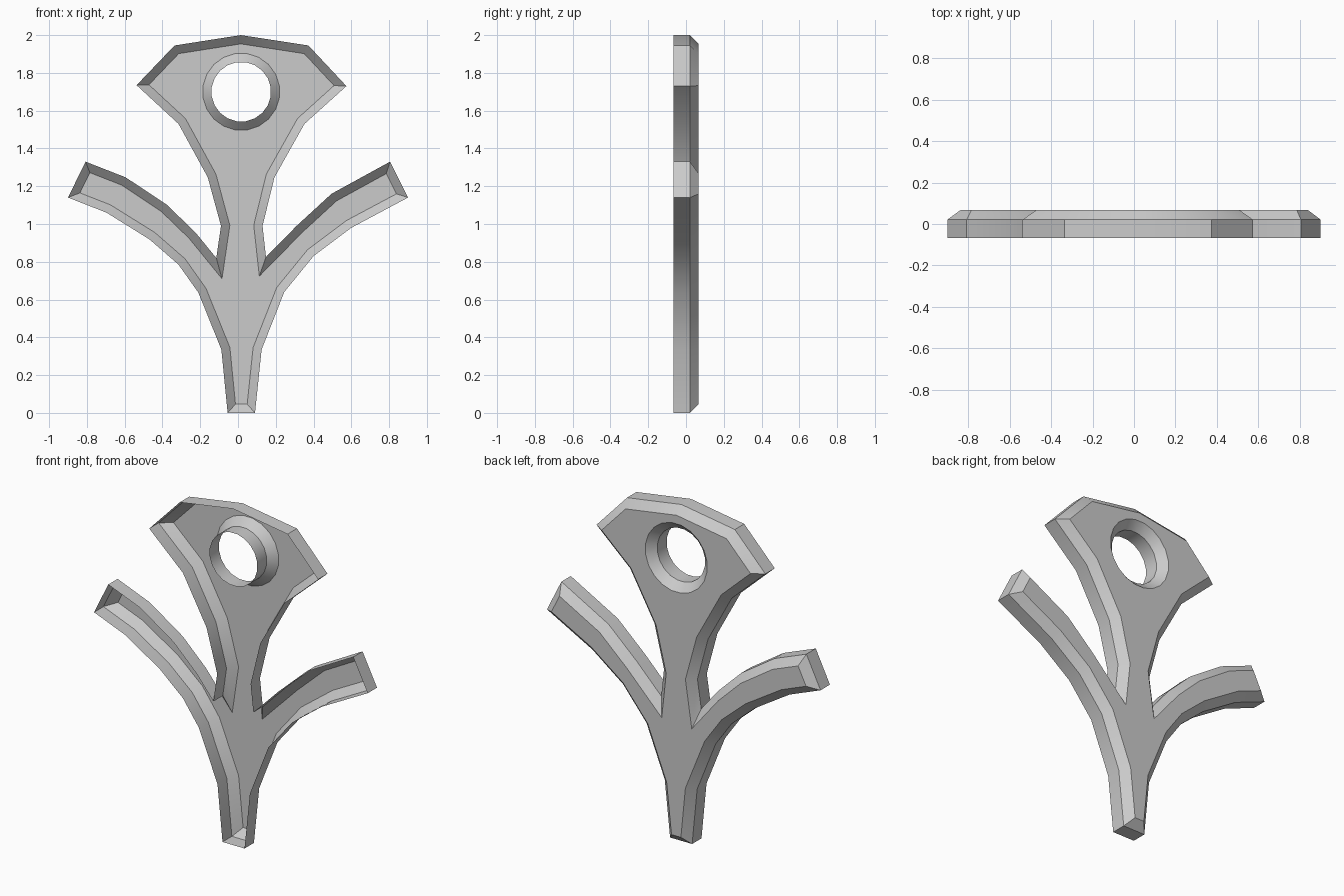
import bpy, bmesh, math
from mathutils import Vector

if "Cube" in bpy.data.objects:
    bpy.data.objects.remove(bpy.data.objects["Cube"])

FRONT, SHOULDER, BACK, INSET = -0.067, 0.021, 0.067, 0.046

# Outline seen from the front, counter-clockwise (x, z)
stalk_and_right_leaf = [(-0.055, 0), (0.09, 0), (0.125, 0.335), (0.245, 0.64), (0.40, 0.83),
                        (0.60, 0.98), (0.90, 1.14), (0.805, 1.33), (0.495, 1.16),
                        (0.31, 0.99), (0.148, 0.825)]
flower_head = [(0.13, 0.99), (0.193, 1.247), (0.352, 1.53), (0.574, 1.73), (0.373, 1.945),
               (0.015, 2.0), (-0.336, 1.945), (-0.537, 1.735), (-0.315, 1.53),
               (-0.16, 1.247), (-0.09, 0.99)]
left_leaf = [(-0.115, 0.82), (-0.225, 0.955), (-0.378, 1.103), (-0.595, 1.247), (-0.807, 1.33),
             (-0.90, 1.14), (-0.696, 1.06), (-0.468, 0.918), (-0.315, 0.785),
             (-0.21, 0.637), (-0.088, 0.335)]
outline = stalk_and_right_leaf + flower_head + left_leaf

# Round hole, clockwise so that its bevel flares outwards
N = 20
hole = [(0.017 + 0.158 * math.cos(-math.tau * (i + .5) / N),
         1.70 + 0.158 * math.sin(-math.tau * (i + .5) / N)) for i in range(N)]


def offset_left(points, d):
    """Mitred parallel offset of a closed loop, into the material."""
    pts = [Vector(p) for p in points]
    result = []
    for i, p in enumerate(pts):
        a = (p - pts[i - 1]).normalized()
        b = (pts[(i + 1) % len(pts)] - p).normalized()
        na, nb = Vector((-a.y, a.x)), Vector((-b.y, b.x))
        result.append(p + (na + nb) * d / (1 + na.dot(nb)))
    return result


bm = bmesh.new()


def rim(points):
    """Straight wall plus bevel; returns the edges bordering the back face."""
    inner = offset_left(points, INSET)
    rings = [[bm.verts.new((x, y, z)) for x, z in loop]
             for loop, y in ((points, FRONT), (points, SHOULDER), (inner, BACK))]
    n = len(points)
    for r, s in zip(rings, rings[1:]):
        for i in range(n):
            j = (i + 1) % n
            bm.faces.new((r[i], s[i], s[j], r[j]))
    last = rings[-1]
    return [bm.edges.get((last[i], last[(i + 1) % n])) for i in range(n)]


# Back face spans the two rims; the front stays open like a tray
border = rim(outline) + rim(hole)
filled = bmesh.ops.triangle_fill(bm, edges=border, use_beauty=True, normal=(0, 1, 0))
for f in filled["geom"]:
    if isinstance(f, bmesh.types.BMFace):
        f.normal_update()
        if f.normal.y < 0:
            f.normal_flip()

mesh = bpy.data.meshes.new("plant_ornament")
bm.to_mesh(mesh)
bm.free()
ornament = bpy.data.objects.new("plant_ornament", mesh)
bpy.context.collection.objects.link(ornament)
bpy.context.view_layer.objects.active = ornament
ornament.select_set(True)
bpy.ops.object.shade_smooth_by_angle(angle=math.radians(30))
